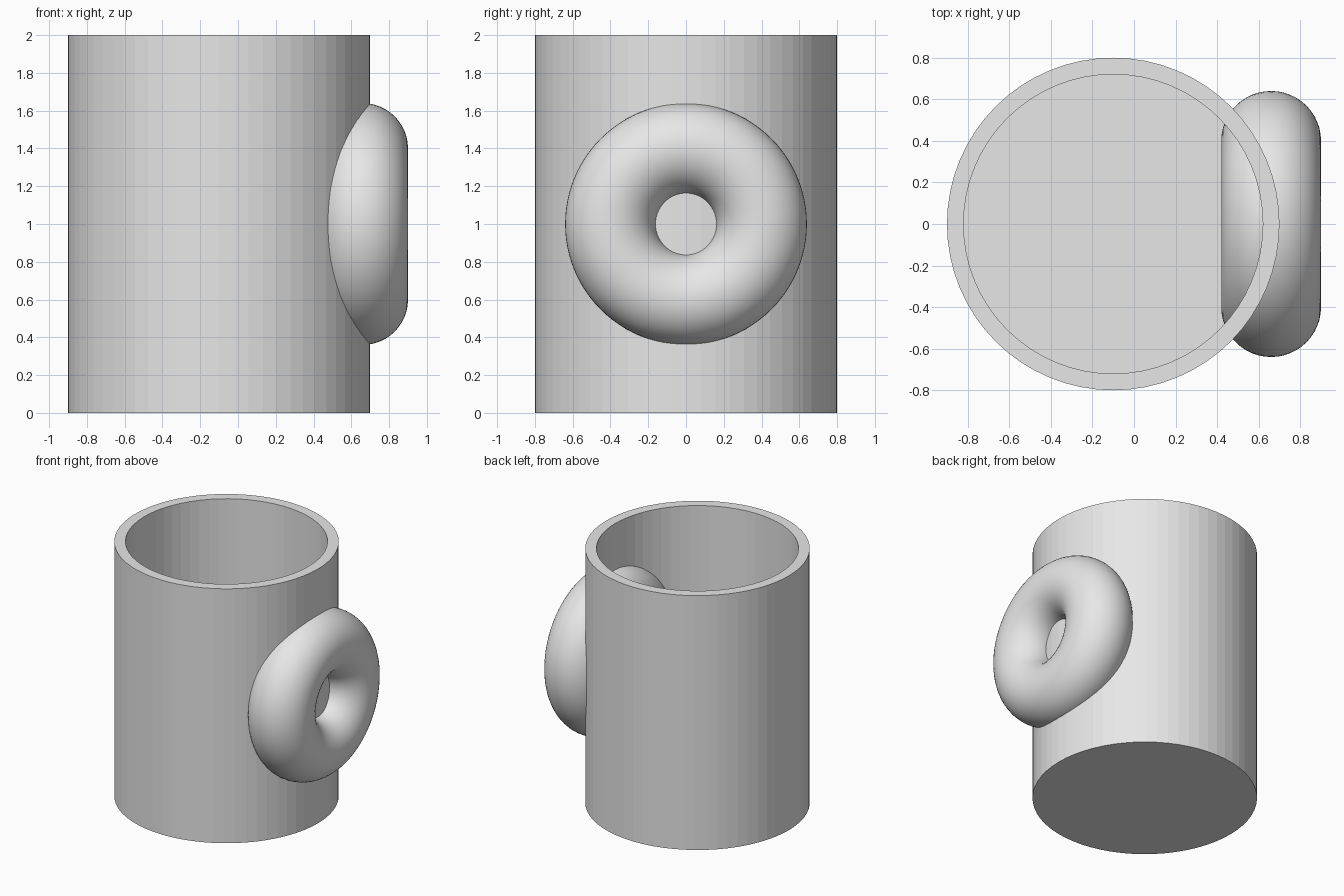
import bpy
import bmesh
import math

cube = bpy.data.objects.get("Cube")
if cube:
    bpy.data.objects.remove(cube, do_unlink=True)

SIDES = 64
RADIUS, INNER, HEIGHT, FLOOR = 0.80, 0.72, 2.0, 0.08
CUP_X = -0.10

# Plain grey used on every part
grey = bpy.data.materials.new("plain_grey")
grey.use_nodes = True
colour = (0.8, 0.8, 0.8, 1.0)
grey.diffuse_color = colour
grey.node_tree.nodes["Principled BSDF"].inputs["Base Color"].default_value = colour


def ring(bm, radius, z):
    angles = [2 * math.pi * i / SIDES for i in range(SIDES)]
    return [bm.verts.new((radius * math.cos(a), radius * math.sin(a), z)) for a in angles]


# Cup body: outer wall, rim, inner wall, with flat base and floor
bm = bmesh.new()
profile = [(RADIUS, 0), (RADIUS, HEIGHT), (INNER, HEIGHT), (INNER, FLOOR)]
rings = [ring(bm, r, z) for r, z in profile]
for low, high in zip(rings, rings[1:]):
    for i in range(SIDES):
        j = (i + 1) % SIDES
        bm.faces.new((low[i], low[j], high[j], high[i]))
bm.faces.new(list(reversed(rings[0])))
bm.faces.new(rings[-1])
bmesh.ops.recalc_face_normals(bm, faces=bm.faces)
mesh = bpy.data.meshes.new("cup_body")
bm.to_mesh(mesh)
bm.free()
cup = bpy.data.objects.new("cup_body", mesh)
bpy.context.collection.objects.link(cup)
cup.location.x = CUP_X
mesh.materials.append(grey)

# Ring handle: upright torus sunk through the cup wall
bpy.ops.mesh.primitive_torus_add(
    major_segments=96, minor_segments=48, major_radius=0.40, minor_radius=0.24,
    location=(0.66, 0, 1.0), rotation=(0, math.pi / 2, 0))
handle = bpy.context.object
handle.name = "ring_handle"
handle.data.materials.append(grey)
bpy.ops.object.shade_smooth_by_angle(angle=math.radians(40))
